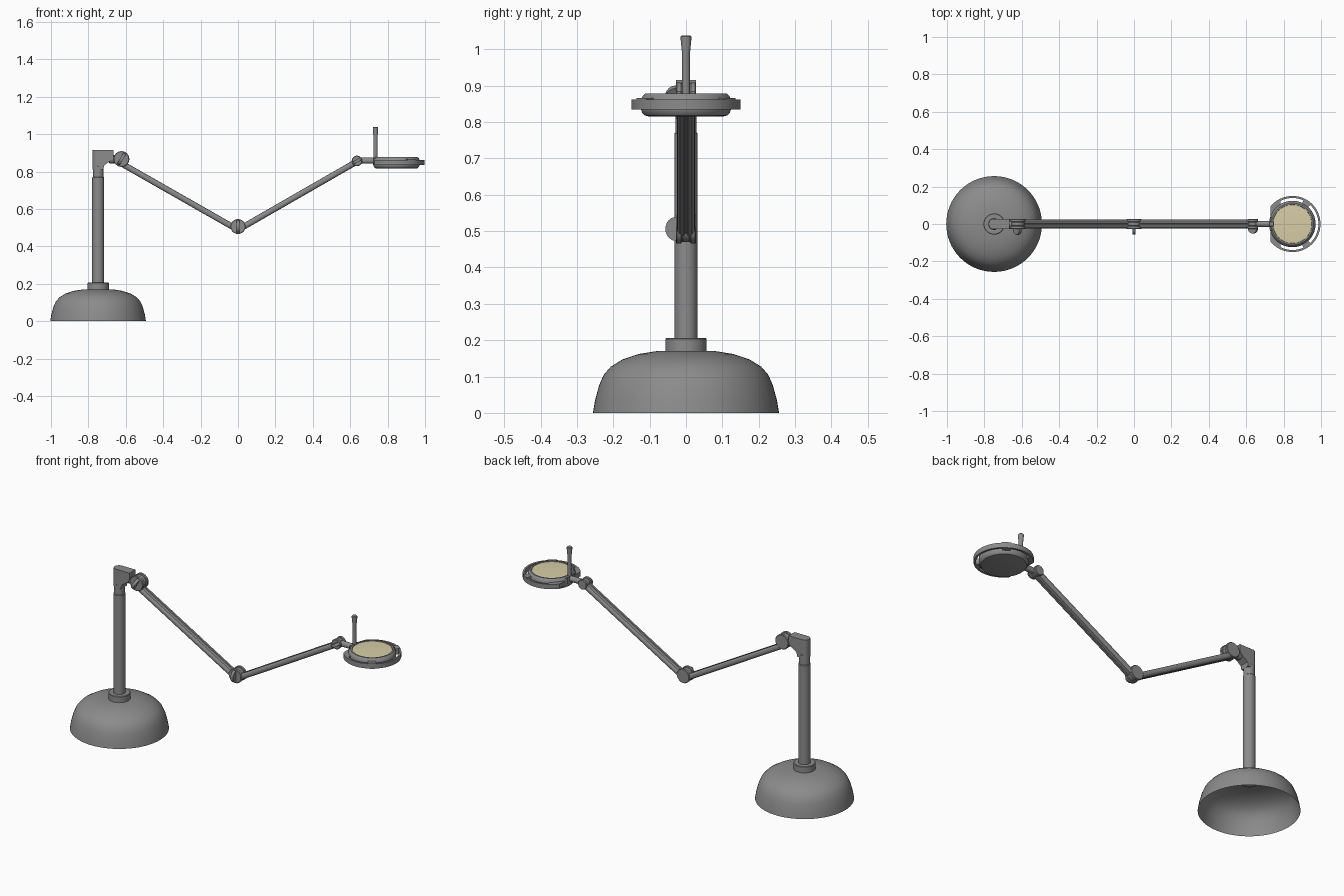
import bpy, bmesh, math
from mathutils import Vector, Matrix

if "Cube" in bpy.data.objects:
    bpy.data.objects.remove(bpy.data.objects["Cube"])


def material(name, rgb):
    m = bpy.data.materials.new(name)
    m.diffuse_color = (*rgb, 1)
    m.use_nodes = True
    m.node_tree.nodes["Principled BSDF"].inputs["Base Color"].default_value = m.diffuse_color
    return m


GREY = material("grey metal", (0.26, 0.26, 0.26))
CREAM = material("cream lens", (0.68, 0.61, 0.38))


def finish(bm, name, mat=GREY, recalc=True):
    if recalc:
        bmesh.ops.recalc_face_normals(bm, faces=bm.faces)
    me = bpy.data.meshes.new(name)
    bm.to_mesh(me)
    bm.free()
    for p in me.polygons:
        p.use_smooth = True
    me.set_sharp_from_angle(angle=math.radians(35))
    me.materials.append(mat)
    ob = bpy.data.objects.new(name, me)
    bpy.context.scene.collection.objects.link(ob)
    return ob


def lathe(name, profile, loc, mat=GREY, axis=(0, 0, 1), segs=48):
    """Spin (radius, height) points about an axis through loc."""
    bm = bmesh.new()
    rings = []
    for r, h in profile:
        if r < 1e-6:
            rings.append([bm.verts.new((0, 0, h))])
        else:
            rings.append([bm.verts.new((r * math.cos(2 * math.pi * i / segs),
                                        r * math.sin(2 * math.pi * i / segs), h))
                          for i in range(segs)])
    for a, b in zip(rings, rings[1:]):
        for i in range(segs):
            j = (i + 1) % segs
            f = [a[i % len(a)], a[j % len(a)], b[j % len(b)], b[i % len(b)]]
            f = list(dict.fromkeys(f))
            if len(f) > 2:
                bm.faces.new(f)
    rot = Vector((0, 0, 1)).rotation_difference(Vector(axis)).to_matrix().to_4x4()
    bm.transform(Matrix.Translation(loc) @ rot)
    return finish(bm, name, mat)


def cylinder(name, r, h0, h1, loc, axis=(0, 0, 1), bev=0.003):
    return lathe(name, [(0, h0), (r - bev, h0), (r, h0 + bev), (r, h1 - bev),
                        (r - bev, h1), (0, h1)], loc, axis=axis, segs=32)


def prism(name, pts, origin, u, v, w, depth):
    """Extrude a 2D outline (in axes u, v) by depth along w."""
    bm = bmesh.new()
    o, u, v, w = Vector(origin), Vector(u), Vector(v), Vector(w)
    lo = [bm.verts.new(o + u * a + v * b) for a, b in pts]
    hi = [bm.verts.new(o + u * a + v * b + w * depth) for a, b in pts]
    bm.faces.new(lo)
    bm.faces.new(hi)
    for i in range(len(pts)):
        j = (i + 1) % len(pts)
        bm.faces.new((lo[i], lo[j], hi[j], hi[i]))
    return finish(bm, name)


def arc(r, a0, a1, n=16):
    return [(r * math.cos(math.radians(a0 + (a1 - a0) * i / n)),
             r * math.sin(math.radians(a0 + (a1 - a0) * i / n))) for i in range(n + 1)]


X, Y, Z = (1, 0, 0), (0, 1, 0), (0, 0, 1)
POST = (-0.748, 0, 0)

# hollow domed base, open underneath
lathe("base_dome", [(0.256, 0), (0.25, 0.035), (0.239, 0.076), (0.226, 0.105), (0.207, 0.127),
                    (0.175, 0.147), (0.13, 0.162), (0.08, 0.170), (0, 0.172)], POST, segs=64)
cylinder("base_collar", 0.057, 0.165, 0.206, POST)
cylinder("column", 0.0315, 0.2, 0.772, POST)
cylinder("column_neck", 0.0285, 0.765, 0.83, POST)

# bracket on top of the column, rounded at the back
bracket = [(-0.777, 0.81), (-0.72, 0.81), (-0.716, 0.832), (-0.695, 0.848),
           (-0.674, 0.862), (-0.666, 0.88), (-0.666, 0.915), (-0.777, 0.915)]
ob = prism("column_bracket", bracket, (0, -0.027, 0), X, Z, Y, 0.054)
bm = bmesh.new()
bm.from_mesh(ob.data)
edges = [e for e in bm.edges if all(v.co.x < -0.77 for v in e.verts)
         and abs(e.verts[0].co.z - e.verts[1].co.z) > 0.05]
bmesh.ops.bevel(bm, geom=edges, offset=0.025, segments=8, profile=0.5, affect='EDGES')
bm.to_mesh(ob.data)
bm.free()
ob.data.set_sharp_from_angle(angle=math.radians(35))
cylinder("bracket_link", 0.022, -0.69, -0.62, (0, 0, 0.866), X)


# pivot joints: split drum with a half-round finger grip at the front
def joint(name, x, z, r, grip, tilt):
    for side, h0, h1 in (("front", -0.028, -0.011), ("middle", -0.0115, 0.0115),
                         ("back", 0.011, 0.028)):
        cylinder(f"{name}_drum_{side}", r if side != "middle" else r - 0.004,
                 h0, h1, (x, 0, z), Y)
    t = math.radians(tilt)
    along = Vector((math.sin(t), 0, math.cos(t)))
    across = Vector((math.cos(t), 0, -math.sin(t)))
    half = [(a, b * 0.9) for a, b in arc(grip, 180, 360, 20)]
    prism(f"{name}_grip", half, Vector((x, -0.027, z)) - across * 0.008,
          along, Y, across, 0.016)


joint("shoulder_joint", -0.623, 0.867, 0.042, 0.034, 30)
joint("elbow_joint", 0.0, 0.506, 0.040, 0.033, 0)
joint("wrist_joint", 0.636, 0.857, 0.028, 0.026, 60)


# two grooved arm bars
def arm(name, a, b):
    a, b = Vector(a), Vector(b)
    d = (b - a).normalized()
    n = Vector(Y).cross(d)
    right = [(0.003, 0.012), (0.005, 0.016), (0.017, 0.015), (0.023, 0.010), (0.025, 0.004),
             (0.025, -0.004), (0.023, -0.010), (0.017, -0.015), (0.005, -0.016), (0.003, -0.012)]
    outline = right + [(-p, q) for p, q in reversed(right)]
    prism(name, outline, a, Y, n, d, (b - a).length)


arm("lower_arm", (-0.632, 0, 0.848), (0, 0, 0.488))
arm("upper_arm", (0, 0, 0.488), (0.630, 0, 0.850))

# lamp head
HX = 0.847
HEAD = (HX, 0, 0)
cylinder("head_stem", 0.016, 0.645, 0.74, (0, 0, 0.858), X)
lathe("head_body", [(0, 0.815), (0.100, 0.815), (0.114, 0.818), (0.121, 0.826), (0.124, 0.836),
                    (0.124, 0.860), (0.119, 0.872), (0.112, 0.878), (0.104, 0.878),
                    (0.102, 0.870)], HEAD, segs=64)
lathe("lens", [(0, 0.876), (0.07, 0.8755), (0.103, 0.874)], HEAD, CREAM, segs=64)


# outer hand ring with three slots between it and the body
def head_plate(name, pts, z0=0.835, z1=0.862):
    prism(name, pts, (HX, 0, z0), X, Y, Z, z1 - z0)


def sector(r0, r1, a0, a1, n):
    return arc(r1, a0, a1, n) + arc(r0, a1, a0, n)


head_plate("hand_ring", sector(0.139, 0.150, -118, 118, 60))
for s, side in ((1, "back"), (-1, "front")):
    head_plate(f"ring_bridge_{side}", sector(0.115, 0.1495, s * 47, s * 65, 8), 0.834, 0.866)
# squared-off rear of the ring, where the stem joins
head_plate("ring_rear", arc(0.150, 115, 141, 8) + arc(0.150, 219, 245, 8))
head_plate("stem_mount", [(-0.122, -0.03), (-0.105, -0.045), (-0.105, 0.045), (-0.122, 0.03)],
           0.84, 0.873)

# upright positioning handle
lathe("handle_rod", [(0, 0.85), (0.011, 0.85), (0.011, 0.99), (0.0145, 1.025),
                     (0.0145, 1.035), (0.012, 1.038), (0, 1.038)], (0.735, 0, 0), segs=24)
